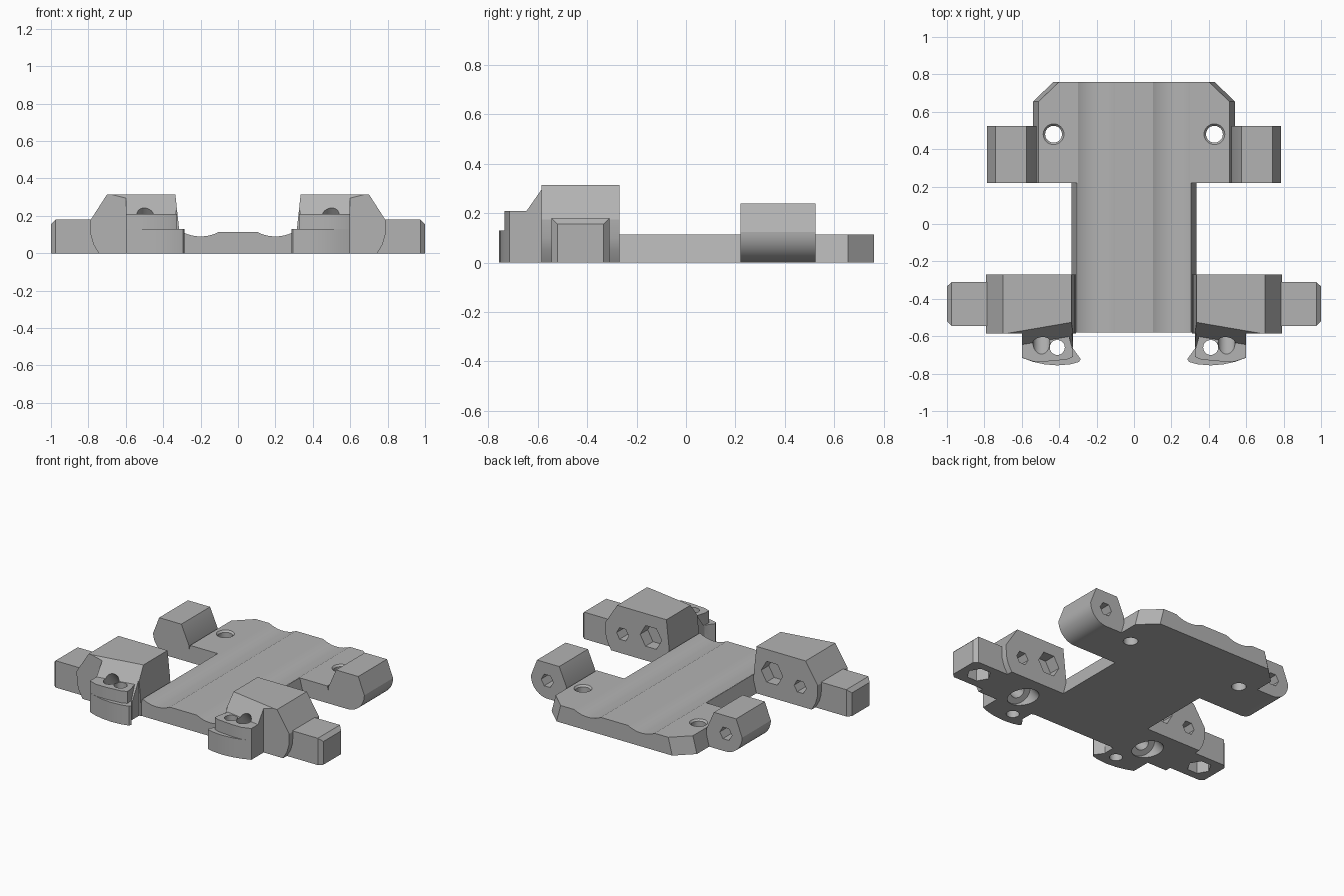
import bpy, bmesh
from math import sin, cos, pi, radians
from mathutils import Vector

cube = bpy.data.objects.get("Cube")
if cube:
    bpy.data.objects.remove(cube, do_unlink=True)

grey = bpy.data.materials.new("plain grey")
grey.use_nodes = True
grey.diffuse_color = (0.45, 0.45, 0.45, 1)
grey.node_tree.nodes["Principled BSDF"].inputs["Base Color"].default_value = grey.diffuse_color


def loft(name, rings, plane=None):
    """Solid through matching rings of points; an optional plane trims it."""
    bm = bmesh.new()
    loops = [[bm.verts.new(p) for p in ring] for ring in rings]
    n = len(loops[0])
    for a, b in zip(loops, loops[1:]):
        for i in range(n):
            j = (i + 1) % n
            bm.faces.new((a[i], a[j], b[j], b[i]))
    bm.faces.new(loops[0])
    bm.faces.new(loops[-1])
    if plane:
        cut = bmesh.ops.bisect_plane(bm, geom=bm.verts[:] + bm.edges[:] + bm.faces[:],
                                     plane_co=plane[0], plane_no=plane[1], clear_outer=True)
        bmesh.ops.contextual_create(
            bm, geom=[g for g in cut["geom_cut"] if isinstance(g, bmesh.types.BMEdge)])
    bmesh.ops.recalc_face_normals(bm, faces=bm.faces[:])
    mesh = bpy.data.meshes.new(name)
    bm.to_mesh(mesh)
    bm.free()
    mesh.materials.append(grey)
    obj = bpy.data.objects.new(name, mesh)
    bpy.context.collection.objects.link(obj)
    return obj


def along_y(name, profile, y0, y1, plane=None):
    return loft(name, [[(x, y, z) for x, z in profile] for y in (y0, y1)], plane)


def along_z(name, outline, z0, z1):
    return loft(name, [[(x, y, z) for x, y in outline] for z in (z0, z1)])


def rod(start, end, r, sides=32, r2=None):
    """Round or hexagonal cutter between two points."""
    start, end = Vector(start), Vector(end)
    turn = (end - start).to_track_quat('Z', 'Y')
    rings = []
    for c, rad in ((start, r), (end, r2 or r)):
        rings.append([c + turn @ Vector((rad * cos(2 * pi * i / sides),
                                         rad * sin(2 * pi * i / sides), 0)) for i in range(sides)])
    obj = loft("hole_cutter", rings)
    obj.hide_render = True
    return obj


def apply(obj, mod):
    bpy.context.view_layer.objects.active = obj
    bpy.ops.object.modifier_apply(modifier=mod.name)


def combine(obj, others, operation):
    for other in others:
        mod = obj.modifiers.new("join", 'BOOLEAN')
        mod.operation, mod.solver, mod.object = operation, 'EXACT', other
        apply(obj, mod)
        bpy.data.objects.remove(other, do_unlink=True)


def finish(obj, mirrored=True):
    if mirrored:
        mod = obj.modifiers.new("mirror", 'MIRROR')
        mod.use_mirror_merge = False
        apply(obj, mod)
    bpy.ops.object.select_all(action='DESELECT')
    obj.select_set(True)
    bpy.context.view_layer.objects.active = obj
    bpy.ops.object.shade_smooth_by_angle(angle=radians(25))


# Base plate with sloped sides, two long scallops and two countersunk holes
half = [(0.43, 0.76), (0.54, 0.655), (0.54, 0.22), (0.335, 0.22), (0.335, -0.58)]


def plate_ring(inset, z):
    right = [(x - inset, y, z) for x, y in half]
    return right + [(-x, y, z) for x, y, z in reversed(right)]


plate = loft("base_plate", [plate_ring(0, 0), plate_ring(0.03, 0.115)])
cutters = []
for s in (-1, 1):
    cutters += [rod((0.2 * s, -1, 0.3), (0.2 * s, 1, 0.3), 0.21, 96),
                rod((0.43 * s, 0.48, -0.1), (0.43 * s, 0.48, 0.3), 0.045),
                rod((0.43 * s, 0.48, 0.1), (0.43 * s, 0.48, 0.12), 0.042, 32, 0.06)]
combine(plate, cutters, 'DIFFERENCE')
finish(plate, False)

# Rear side lugs, rounded underneath
arc = [(0.66 + 0.125 * cos(a), 0.125 - 0.125 * sin(a)) for a in [pi / 2 * i / 12 for i in range(13)]]
lug = along_y("rear_lugs", [(0.52, 0), (0.52, 0.115), (0.575, 0.24), (0.74, 0.24)] + arc, 0.22, 0.525)
combine(lug, [rod((0.664, 0.35, 0.12), (0.664, 0.6, 0.12), 0.045, 6)], 'DIFFERENCE')
finish(lug)

# Front blocks, trimmed by a sloping front face
p1, p2, p3 = Vector((0.68, -0.585, 0.315)), Vector((0.33, -0.525, 0.315)), Vector((0.6, -0.645, 0.21))
normal = (p2 - p1).cross(p3 - p1).normalized()
if normal.z < 0:
    normal.negate()
slope = (p1, normal)
block = along_y("front_blocks", [(0.31, 0), (0.315, 0.13), (0.335, 0.315), (0.70, 0.315), (0.79, 0.175),
                                 (0.788, 0.1), (0.774, 0.05), (0.745, 0)], -0.585, -0.27, slope)
neck = along_y("neck", [(0.325, 0), (0.325, 0.13), (0.337, 0.31), (0.6, 0.31), (0.6, 0)],
               -0.66, -0.5, slope)

# Stepped front tabs
tab_low = along_z("tab_low", [(0.6, -0.55), (0.6, -0.715), (0.54, -0.737), (0.48, -0.75), (0.41, -0.756),
                              (0.34, -0.75), (0.295, -0.738), (0.285, -0.722), (0.305, -0.695),
                              (0.33, -0.66), (0.345, -0.61), (0.345, -0.55)], 0, 0.13)
tab_high = along_z("tab_high", [(0.6, -0.56), (0.6, -0.715), (0.54, -0.735), (0.47, -0.735), (0.36, -0.725),
                                (0.325, -0.71), (0.328, -0.67), (0.345, -0.61), (0.345, -0.56)], 0.1, 0.21)

# Side boxes with chamfered ends
def box_ring(x, trim):
    y0, y1, z = -0.545 + trim, -0.31 - trim, 0.18 - trim
    return [(x, y0, 0), (x, y1, 0), (x, y1, z), (x, y0, z)]


box = loft("box", [box_ring(0.72, 0), box_ring(0.975, 0), box_ring(1.0, 0.024)])
combine(block, [neck, tab_low, tab_high, box], 'UNION')

# Holes: vertical pin, slanted bore with wide mouth, hex pockets behind and below
top, bottom = Vector((0.495, -0.645, 0.22)), Vector((0.495, -0.46, 0))
step = bottom - top
combine(block, [rod((0.41, -0.66, -0.1), (0.41, -0.66, 0.5), 0.04),
                rod(top - step * 0.4, bottom + step * 0.2, 0.045),
                rod(bottom - step * 0.3, bottom + step * 0.5, 0.085),
                rod((0.45, -0.35, 0.165), (0.45, -0.2, 0.165), 0.08, 6),
                rod((0.66, -0.4, 0.13), (0.66, -0.2, 0.13), 0.045, 6),
                rod((0.876, -0.426, -0.1), (0.876, -0.426, 0.09), 0.075, 6)], 'DIFFERENCE')
finish(block)
